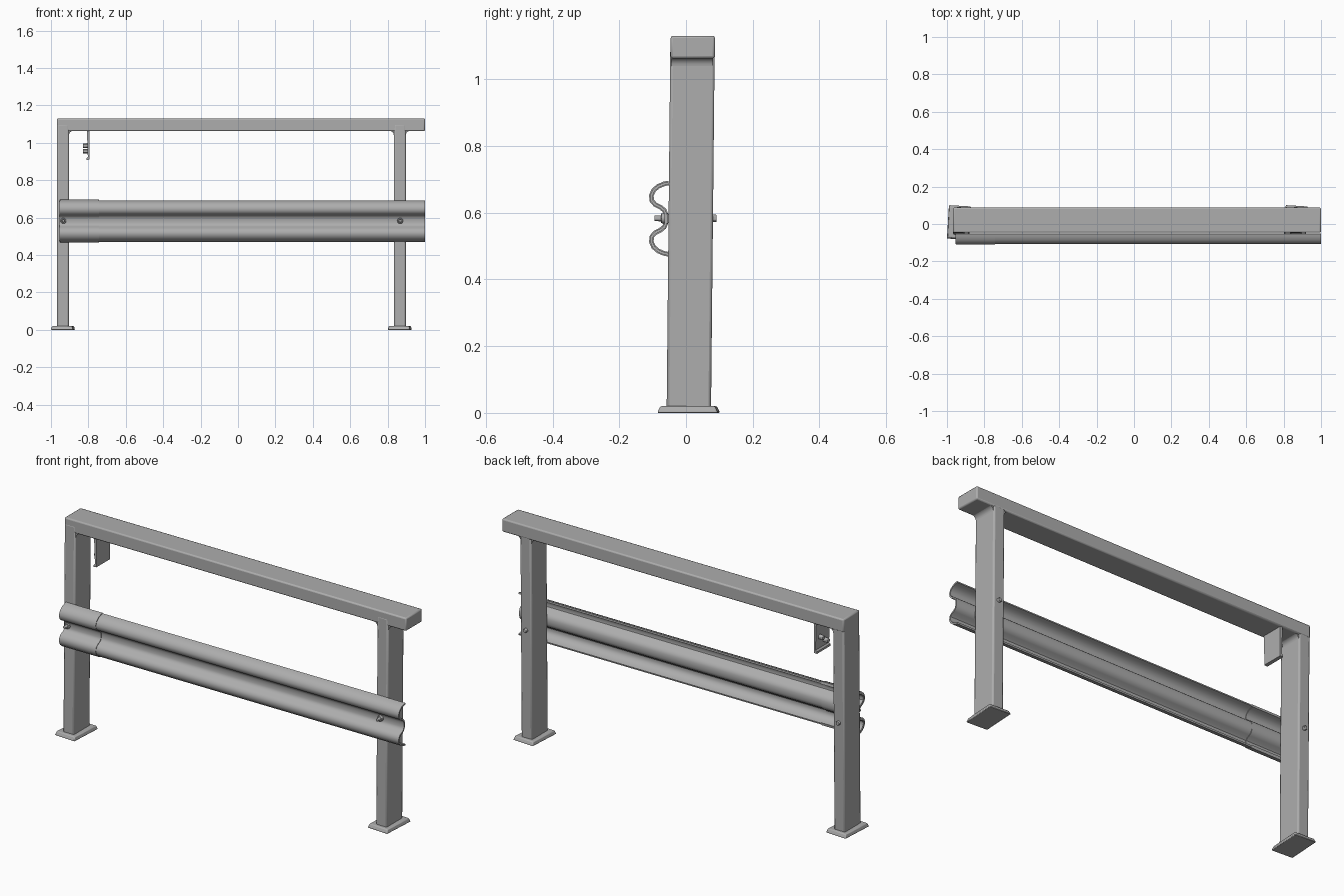
import bpy, bmesh, math
from mathutils import Vector, Matrix

cube = bpy.data.objects.get("Cube")
if cube:
    bpy.data.objects.remove(cube)

steel = bpy.data.materials.new("galvanised grey")
steel.use_nodes = True
COLOR = (0.42, 0.42, 0.42, 1)
steel.diffuse_color = COLOR
steel.node_tree.nodes["Principled BSDF"].inputs["Base Color"].default_value = COLOR


def finish(name, bm, bevel=0, angle=35):
    bmesh.ops.recalc_face_normals(bm, faces=bm.faces)
    mesh = bpy.data.meshes.new(name)
    bm.to_mesh(mesh)
    bm.free()
    mesh.materials.append(steel)
    obj = bpy.data.objects.new(name, mesh)
    bpy.context.collection.objects.link(obj)
    if bevel:
        mod = obj.modifiers.new("soft edges", "BEVEL")
        mod.width, mod.segments = bevel, 2
    bpy.ops.object.select_all(action="DESELECT")
    obj.select_set(True)
    bpy.context.view_layer.objects.active = obj
    bpy.ops.object.shade_smooth_by_angle(angle=math.radians(angle))
    return obj


def box(name, lo, hi, bevel=0.006, lean=0, turn=0, flare=0):
    """Box between two corners; lean shifts the top in y, flare narrows the top."""
    bm = bmesh.new()
    bmesh.ops.create_cube(bm, size=1)
    lo, hi = Vector(lo), Vector(hi)
    mid, size = (lo + hi) / 2, hi - lo
    spin = Matrix.Rotation(turn, 3, "Z")
    for v in bm.verts:
        top = v.co.z > 0
        p = Vector([c * s for c, s in zip(v.co, size)])
        if top:
            p.x *= 1 - flare
            p.y = p.y * (1 - flare) + lean
        v.co = mid + spin @ p
    return finish(name, bm, bevel)


def prism(name, outline, axis, start, end):
    """Extrude an outline along x, as (y, z), or along y, as (x, z)."""
    bm = bmesh.new()
    place = (lambda a, b, t: (t, a, b)) if axis == "x" else (lambda a, b, t: (a, t, b))
    face = bm.faces.new([bm.verts.new(place(a, b, start)) for a, b in outline])
    new = bmesh.ops.extrude_face_region(bm, geom=[face])["geom"]
    shift = Vector(place(0, 0, end - start))
    bmesh.ops.translate(bm, vec=shift, verts=[g for g in new if isinstance(g, bmesh.types.BMVert)])
    return finish(name, bm)


def bolt(name, start, end, radius, sides=6):
    bm = bmesh.new()
    a, b = Vector(start), Vector(end)
    turn = (b - a).to_track_quat("Z", "Y").to_matrix().to_4x4()
    bmesh.ops.create_cone(bm, cap_ends=True, segments=sides, radius1=radius,
                          radius2=radius * 0.85, depth=(b - a).length,
                          matrix=Matrix.Translation((a + b) / 2) @ turn)
    return finish(name, bm, 0.002)


def fillet(name, x, side):
    """Weld in the corner between a post and the top rail."""
    r, z = 0.024, 1.064
    arc = [(x + side * r * (1 - math.sin(t)), z - r * (1 - math.cos(t)))
           for t in [i * math.pi / 12 for i in range(7)]]
    prism(name, [(x - side * 0.005, z + 0.005)] + arc, "y", -0.043, 0.08)


# Top rail
box("top_rail", (-0.968, -0.046, 1.062), (1.0, 0.087, 1.13), 0.007)

# Posts with base plates and through bolts
for label, x in (("right", -0.936), ("left", 0.865)):
    box(label + "_post", (x - 0.032, -0.058, 0.01), (x + 0.032, 0.075, 1.1), 0.008, lean=0.011)
    box(label + "_base_plate", (x - 0.06, -0.083, 0), (x + 0.06, 0.099, 0.02), 0.004,
        turn=-0.06, flare=0.1)
    bolt(label + "_front_washer", (x + 0.002, -0.055, 0.583), (x + 0.002, -0.075, 0.583), 0.017, 12)
    bolt(label + "_front_bolt", (x + 0.002, -0.07, 0.583), (x + 0.002, -0.095, 0.583), 0.01)
    bolt(label + "_back_bolt", (x, 0.07, 0.583), (x, 0.092, 0.583), 0.013)
fillet("right_corner_weld", -0.904, 1)
fillet("left_inner_weld", 0.833, -1)
fillet("left_outer_weld", 0.897, 1)

# Corrugated guard rail: upper half of the sheet, then its mirror
half = [(-0.052, 0.107), (-0.066, 0.104), (-0.083, 0.097), (-0.097, 0.085), (-0.104, 0.069),
        (-0.102, 0.053), (-0.092, 0.042), (-0.076, 0.034), (-0.065, 0.025), (-0.06, 0.012)]
sheet = half + [(y, -z) for y, z in reversed(half)]


def guard(name, start, end, offset, thickness):
    front, back = [], []
    for i, (y, z) in enumerate(sheet):
        a, b = Vector(sheet[max(i - 1, 0)]), Vector(sheet[min(i + 1, len(sheet) - 1)])
        d = (b - a).normalized()
        n = Vector((d.y, -d.x))
        p = Vector((y, z + 0.582))
        front.append(p + n * offset)
        back.append(p + n * (offset - thickness))
    prism(name, front + back[::-1], "x", start, end)


# The outward normal of the sheet points to the front
guard("guard_rail", -0.955, 1.0, 0.004, 0.008)
guard("guard_rail_lap", -0.953, -0.742, 0.007, 0.014)

# Hanging bracket under the top rail, with its two bolts
prism("hanging_bracket", [(-0.808, 1.07), (-0.793, 1.07), (-0.794, 0.91), (-0.811, 0.908),
                          (-0.81, 0.918), (-0.803, 0.925)], "y", -0.03, 0.082)
for i, (y, z) in enumerate(((0.05, 0.985), (0.01, 0.955))):
    bolt("bracket_bolt_%d" % (i + 1), (-0.8, y, z), (-0.829, y, z), 0.014)
